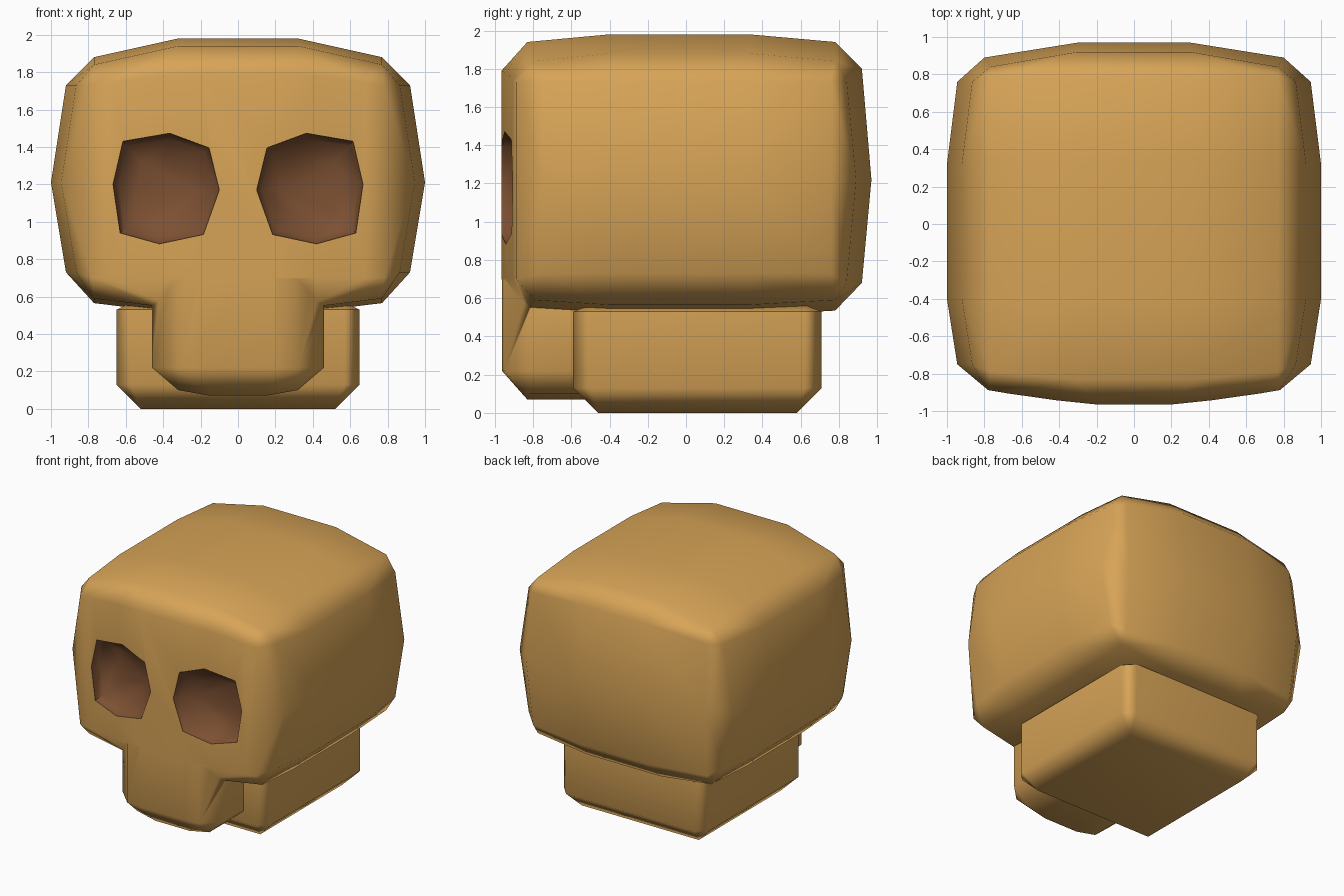
import bpy, bmesh, math
from mathutils import Vector

if "Cube" in bpy.data.objects:
    bpy.data.objects.remove(bpy.data.objects["Cube"])


def material(name, rgb):
    m = bpy.data.materials.new(name)
    m.diffuse_color = (*rgb, 1)
    m.use_nodes = True
    m.node_tree.nodes["Principled BSDF"].inputs["Base Color"].default_value = m.diffuse_color
    return m


BONE = material("tan bone", (0.68, 0.37, 0.095))
SOCKET = material("dark brown socket", (0.20, 0.08, 0.032))


def hull(name, points, mat):
    """Convex low-poly solid through the given points."""
    bm = bmesh.new()
    for p in points:
        bm.verts.new(p)
    res = bmesh.ops.convex_hull(bm, input=bm.verts[:])
    loose = [v for v in bm.verts if not v.link_faces]
    bmesh.ops.delete(bm, geom=loose, context='VERTS')
    bmesh.ops.dissolve_limit(bm, angle_limit=math.radians(1), verts=bm.verts[:], edges=bm.edges[:])
    tris = [f for f in bm.faces if len(f.verts) == 3]
    bmesh.ops.join_triangles(bm, faces=tris, angle_face_threshold=math.radians(12),
                             angle_shape_threshold=math.radians(60))
    bmesh.ops.recalc_face_normals(bm, faces=bm.faces[:])
    me = bpy.data.meshes.new(name)
    bm.to_mesh(me)
    bm.free()
    me.materials.append(mat)
    ob = bpy.data.objects.new(name, me)
    bpy.context.collection.objects.link(ob)
    return ob


def activate(ob):
    bpy.ops.object.select_all(action='DESELECT')
    ob.select_set(True)
    bpy.context.view_layer.objects.active = ob


def boolean(ob, other, op):
    mod = ob.modifiers.new(op.lower(), 'BOOLEAN')
    mod.operation, mod.object, mod.solver = op, other, 'EXACT'
    mod.material_mode = 'TRANSFER'
    activate(ob)
    bpy.ops.object.modifier_apply(modifier=mod.name)
    bpy.data.objects.remove(other)


def smooth(ob):
    activate(ob)
    bpy.ops.object.shade_smooth_by_angle(angle=math.radians(52))
    wn = ob.modifiers.new("soft_normals", 'WEIGHTED_NORMAL')
    wn.keep_sharp = True


def mirrored(points):
    return [(s * x, y, z) for s in (1, -1) for x, y, z in points]


# Cranium: bulged box with chamfered edges, each side a small grid
pts = []
for x, dx in ((0.32, 0), (0.77, 1)):
    for y, dy in ((-0.83, 1), (-0.4, 0), (0.33, 0), (0.78, 1)):
        yy = y + 0.04 * dx if y < -0.5 else y
        pts.append((x, yy, 1.98 - 0.10 * dx - 0.04 * dy))     # top
        pts.append((x, yy, 0.51 + 0.055 * dx + 0.025 * dy))   # underside
for y, dy in ((-0.75, 1), (-0.4, 0), (0.32, 0), (0.76, 1)):
    for z, dz in ((1.73, 1), (1.21, 0), (0.73, 1)):
        pts.append((1.0 - 0.055 * dy - 0.08 * dz, y, z))      # sides
for x, dx in ((0.3, 0), (0.8, 1)):
    for z, dz in ((1.80, 1), (1.22, 0), (0.68, 1)):
        zz = z - 0.06 * dx if z > 1.5 else z
        pts.append((x - 0.03 * dz * dx, 0.97 - 0.08 * dx - 0.05 * dz, zz))  # back
for x, y, top in ((0.2, -0.965, 1.79), (0.42, -0.942, 1.78), (0.68, -0.905, 1.745), (0.78, -0.888, 1.73)):
    pts += [(x, y, top), (x, y, 0.70)]                        # face
skull = hull("skull", mirrored(pts), BONE)

# Snout: upper jaw block flowing down from the face
pts = []
for z in (0.72, 0.22):
    pts += [(0.2, -0.963, z), (0.32, -0.95, z), (0.46, -0.81, z), (0.46, -0.4, z)]
pts += [(0.32, -0.82, 0.10), (0.32, -0.4, 0.10), (0.15, -0.83, 0.07), (0.15, -0.4, 0.07)]
boolean(skull, hull("snout", mirrored(pts), BONE), 'UNION')

# Eye sockets: faceted bowls sunk into the face
RIM = ((0.10, 1.17), (0.155, 1.395), (0.365, 1.473), (0.615, 1.43),
       (0.668, 1.20), (0.63, 0.94), (0.42, 0.882), (0.185, 0.932))
centre = Vector((0.39, 1.18))
for s in (1, -1):
    pts = []
    for p in RIM:
        x, z = p
        face_y = -0.97 + 0.065 * max(0, x - 0.15) / 0.53
        for k, y in ((1, -1.1), (1, face_y + 0.012), (0.9, face_y + 0.07), (0.55, face_y + 0.14)):
            q = centre + (Vector(p) - centre) * k
            pts.append((s * q.x, y, q.y))
    boolean(skull, hull("socket_cutter", pts, SOCKET), 'DIFFERENCE')
smooth(skull)

# Lower jaw: chamfered block behind the snout
pts = []
for y, d in ((-0.59, 1), (0.71, -1)):
    for z in (0.13, 0.53):
        pts += [(0.65, y + 0.09 * d, z), (0.57, y, z)]
    pts += [(0.52, y + 0.13 * d, 0.0), (0.58, y + 0.09 * d, 0.565)]
jaw = hull("lower_jaw", mirrored(pts), BONE)
smooth(jaw)
